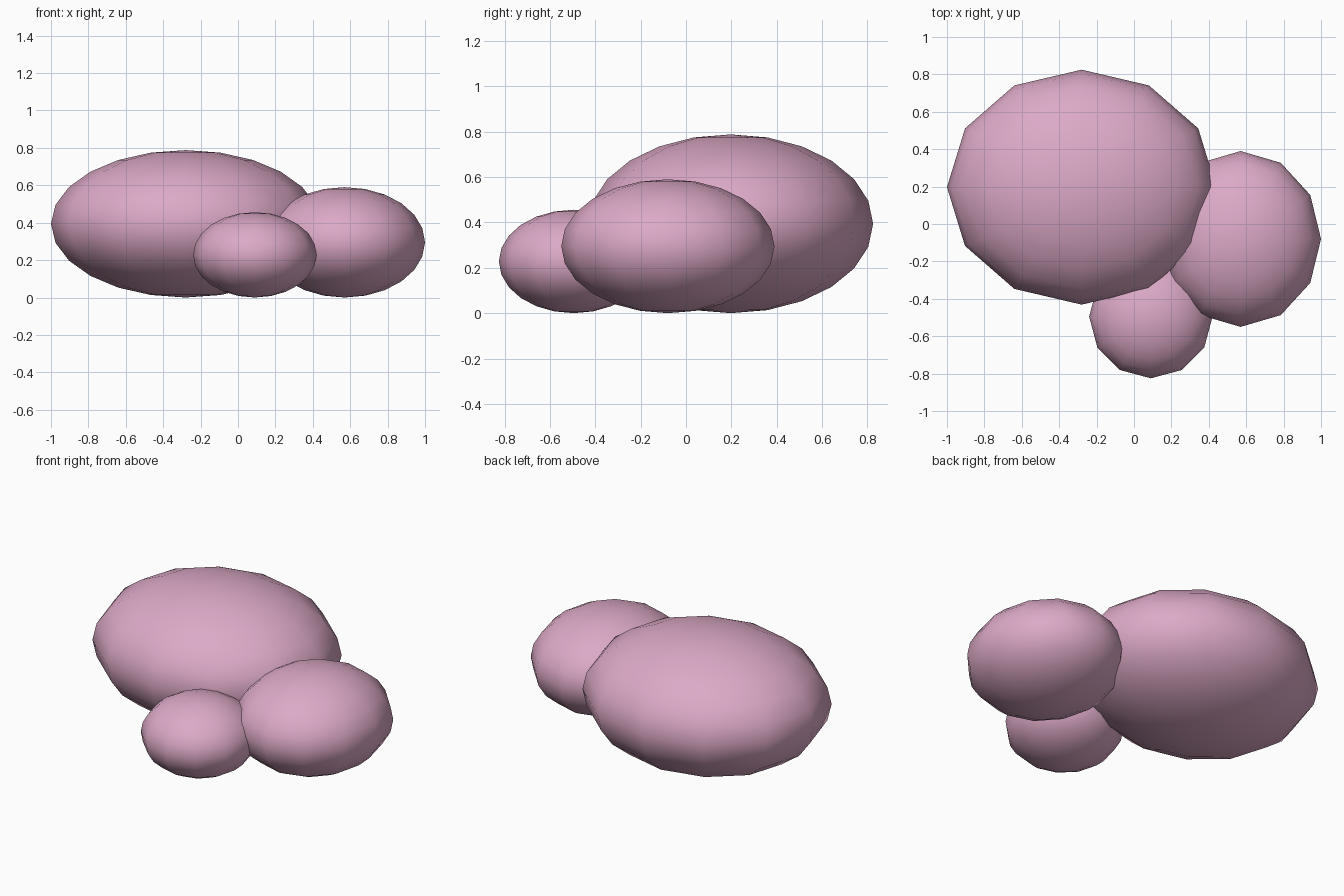
import bpy

cube = bpy.data.objects.get("Cube")
if cube:
    bpy.data.objects.remove(cube, do_unlink=True)

# Single soft pink material
pink = bpy.data.materials.new("soft pink")
pink.use_nodes = True
colour = (0.72, 0.40, 0.57, 1.0)
pink.diffuse_color = colour
pink.node_tree.nodes["Principled BSDF"].inputs["Base Color"].default_value = colour


def add_blob(name, x, y, radii):
    """Smooth squashed ball resting on the ground."""
    bpy.ops.mesh.primitive_uv_sphere_add(
        segments=12, ring_count=12, radius=1, location=(x, y, radii[2]))
    blob = bpy.context.object
    blob.name = name
    blob.scale = radii
    bpy.ops.object.transform_apply(location=False, rotation=False, scale=True)
    bpy.ops.object.shade_smooth()
    blob.data.materials.append(pink)
    return blob


# Cluster of three overlapping flattened balls
add_blob("large_blob", -0.28, 0.197, (0.72, 0.628, 0.394))
add_blob("medium_blob", 0.57, -0.08, (0.43, 0.47, 0.295))
add_blob("small_blob", 0.09, -0.495, (0.33, 0.33, 0.228))
